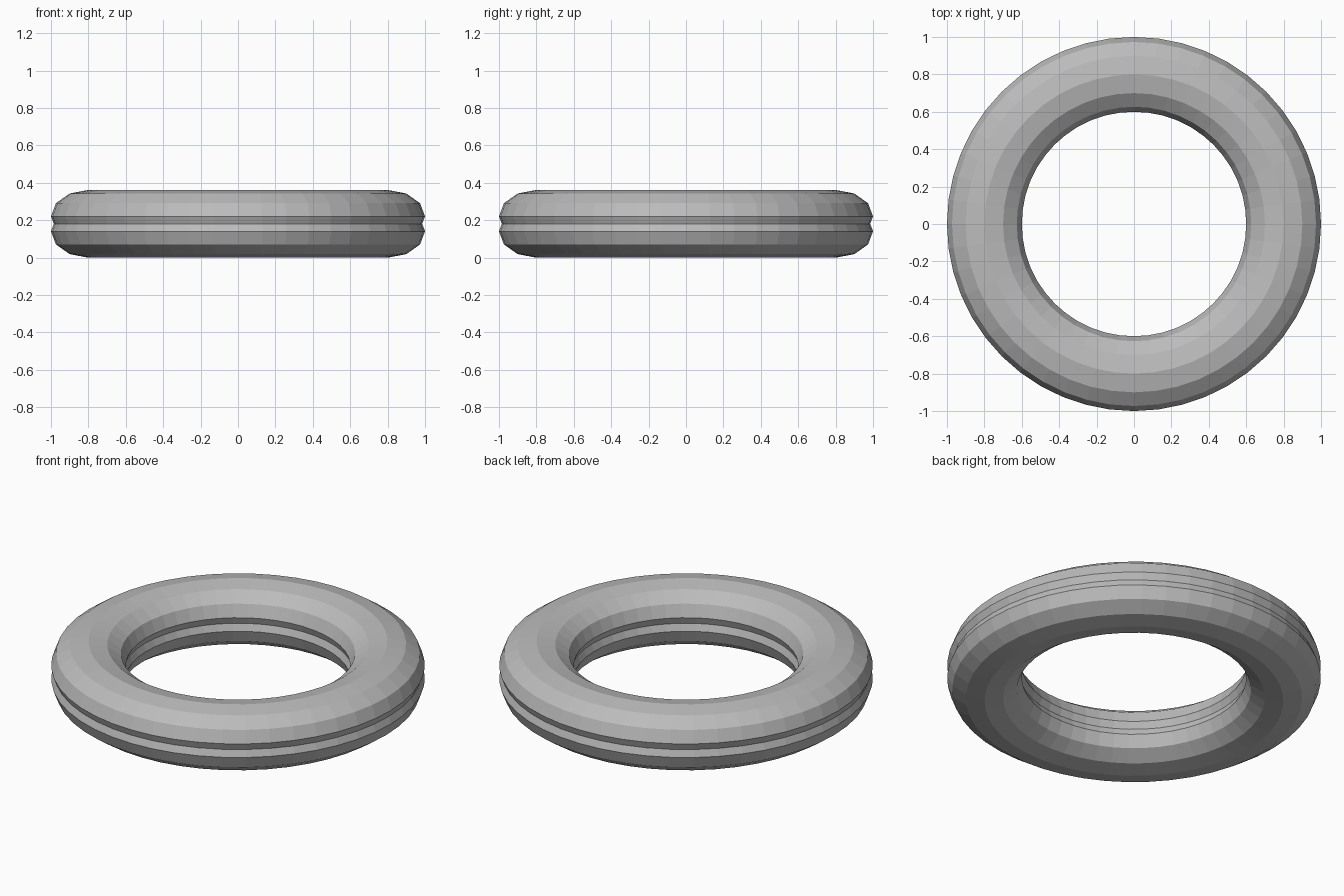
import bpy

if "Cube" in bpy.data.objects:
    bpy.data.objects.remove(bpy.data.objects["Cube"])

# One flat grey for the whole model
grey = bpy.data.materials.new("grey")
grey.diffuse_color = (0.5, 0.5, 0.5, 1)
grey.use_nodes = True
grey.node_tree.nodes["Principled BSDF"].inputs["Base Color"].default_value = grey.diffuse_color

MINOR = 0.2
HALF_HEIGHT = 0.141


def ring(name, z):
    """Flat-shaded torus, squashed vertically."""
    bpy.ops.mesh.primitive_torus_add(
        major_radius=0.8, minor_radius=MINOR,
        major_segments=48, minor_segments=12, location=(0, 0, z))
    obj = bpy.context.object
    obj.name = name
    obj.scale.z = HALF_HEIGHT / MINOR
    bpy.ops.object.transform_apply(location=False, rotation=False, scale=True)
    obj.data.materials.append(grey)
    bpy.ops.object.shade_flat()


# Two overlapping rings leave a shallow groove around the middle
ring("lower_ring", HALF_HEIGHT)
ring("upper_ring", HALF_HEIGHT + 0.08)
